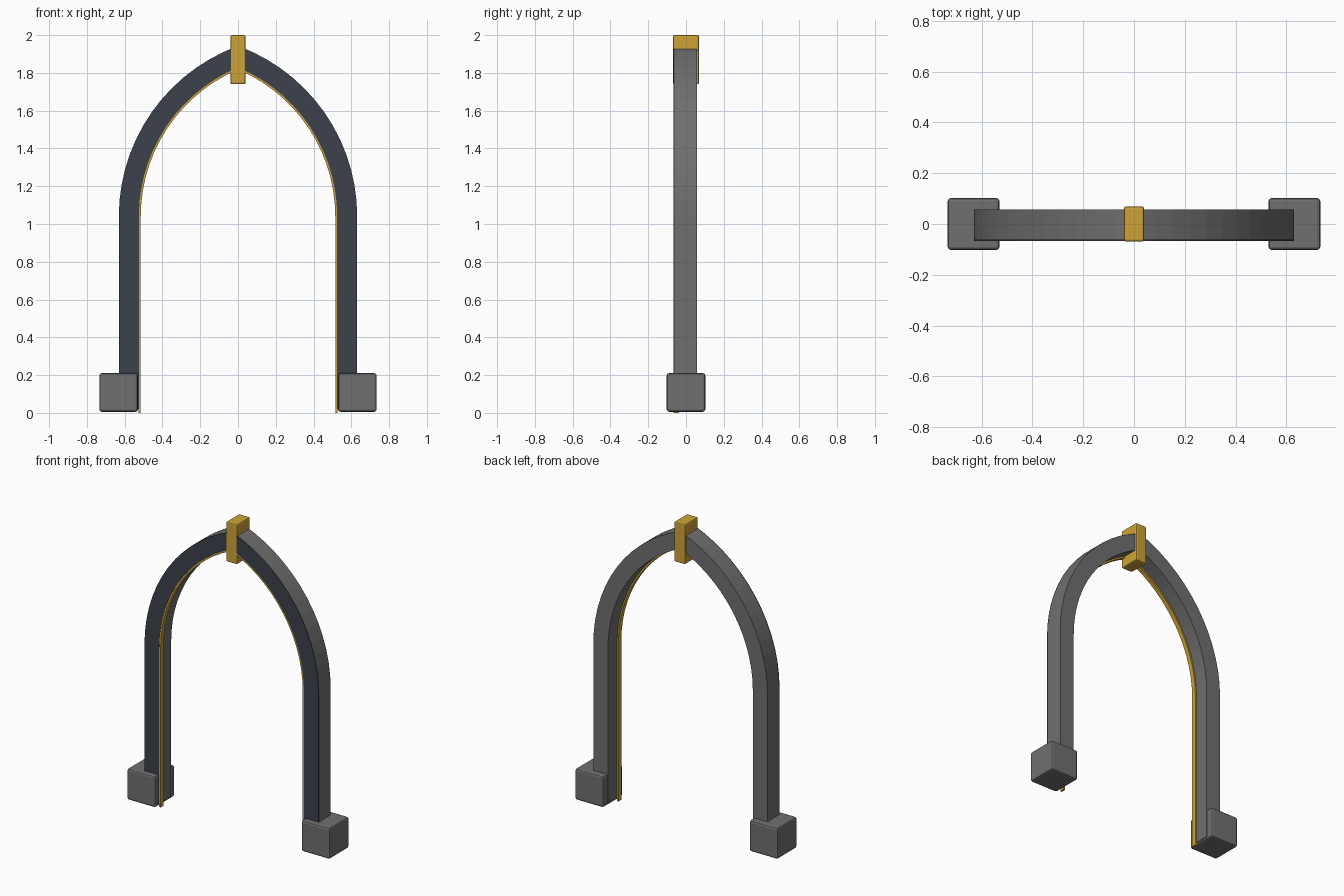
import bpy, bmesh
from math import cos, sin, acos

if "Cube" in bpy.data.objects:
    bpy.data.objects.remove(bpy.data.objects["Cube"])

SPRING, OFFSET, STEPS = 1.04, 0.33, 14   # spring height, arc centre offset, facets per side


def material(name, rgb):
    m = bpy.data.materials.new(name)
    m.diffuse_color = (*rgb, 1)
    m.use_nodes = True
    m.node_tree.nodes["Principled BSDF"].inputs["Base Color"].default_value = m.diffuse_color
    return m


gold = material("gold", (0.62, 0.37, 0.035))
dark = material("dark_slate", (0.045, 0.053, 0.072))
stone = material("dark_stone", (0.16, 0.16, 0.16))


def finish(bm, name, mat):
    bmesh.ops.recalc_face_normals(bm, faces=bm.faces)
    mesh = bpy.data.meshes.new(name)
    bm.to_mesh(mesh)
    bm.free()
    ob = bpy.data.objects.new(name, mesh)
    bpy.context.collection.objects.link(ob)
    mesh.materials.append(mat)
    return ob


def pointed_path(half, foot):
    """Pointed arch outline, right foot over the apex to left foot."""
    r = half + OFFSET
    end = acos(OFFSET / r)
    right = [(half, foot)]
    for i in range(STEPS + 1):
        t = end * i / STEPS
        right.append((r * cos(t) - OFFSET, SPRING + r * sin(t)))
    return right + [(-x, z) for x, z in reversed(right[:-1])]


def arch(name, inner, outer, y0, y1, foot, mat):
    bm = bmesh.new()
    rings = []
    for (xi, zi), (xo, zo) in zip(pointed_path(inner, foot), pointed_path(outer, foot)):
        rings.append([bm.verts.new(p) for p in
                      ((xi, y0, zi), (xo, y0, zo), (xo, y1, zo), (xi, y1, zi))])
    for a, b in zip(rings, rings[1:]):
        for k in range(4):
            n = (k + 1) % 4
            bm.faces.new((a[k], a[n], b[n], b[k]))
    bm.faces.new(rings[0])
    bm.faces.new(rings[-1])
    return finish(bm, name, mat)


def block(name, centre, size, bevel, mat):
    bm = bmesh.new()
    bmesh.ops.create_cube(bm, size=1)
    bmesh.ops.scale(bm, vec=size, verts=bm.verts)
    bmesh.ops.translate(bm, vec=centre, verts=bm.verts)
    bmesh.ops.bevel(bm, geom=bm.edges[:], offset=bevel, segments=2,
                    profile=0.5, affect='EDGES')
    return finish(bm, name, mat)


# Arch body, dark front facing and gold inner trim
arch("arch_frame", 0.525, 0.631, -0.06, 0.058, 0.02, stone)
arch("front_facing", 0.525, 0.631, -0.067, -0.06, 0.02, dark)
arch("inner_trim", 0.515, 0.527, -0.066, -0.036, 0, gold)

# Keystone at the apex
block("keystone", (0, 0, 1.87), (0.08, 0.138, 0.26), 0.008, gold)

# Foot blocks
for side, label in ((-1, "left"), (1, "right")):
    block(label + "_foot_block", (side * 0.632, 0, 0.108), (0.204, 0.204, 0.204), 0.012, stone)
